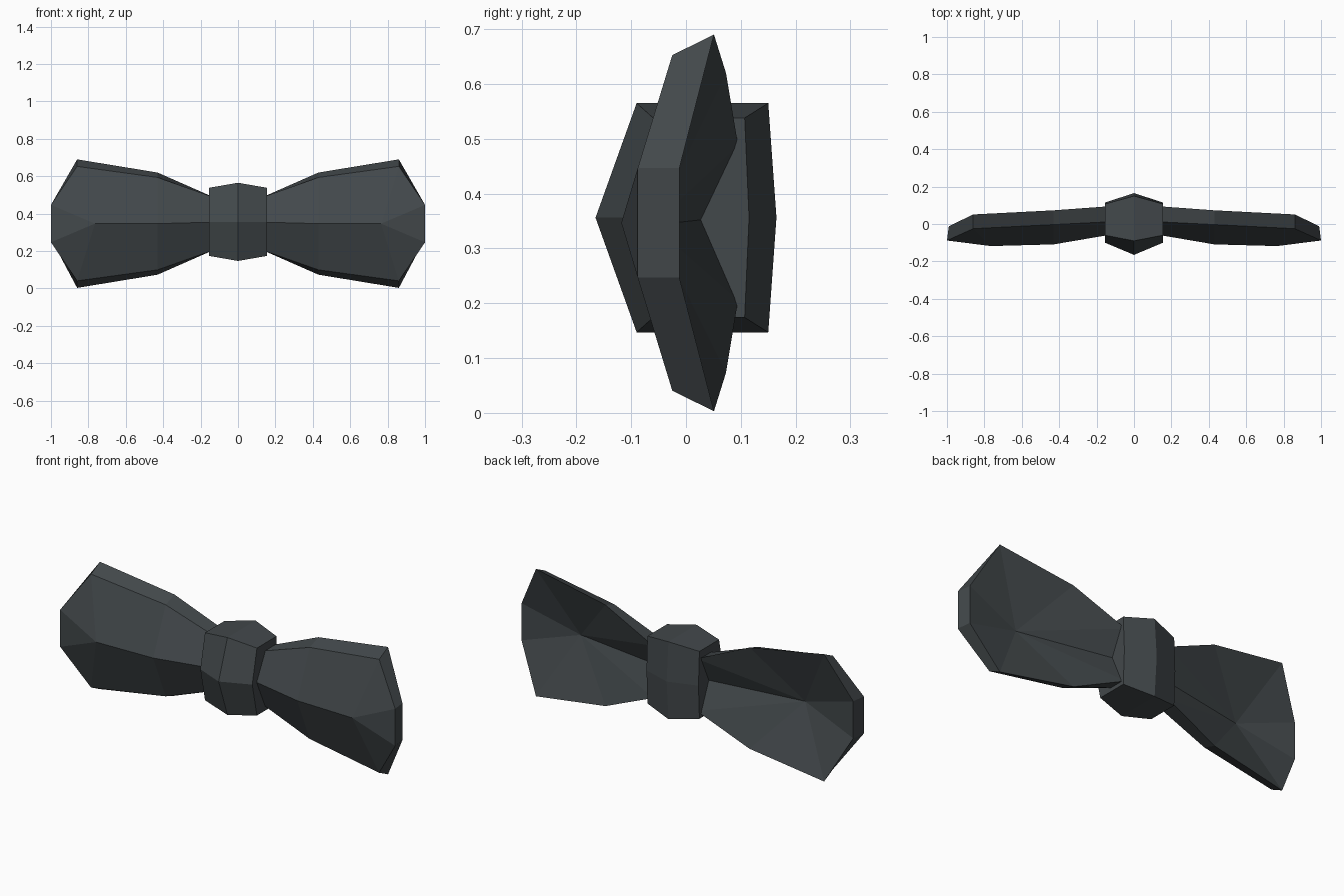
import bpy, bmesh

if "Cube" in bpy.data.objects:
    bpy.data.objects.remove(bpy.data.objects["Cube"])

cloth = bpy.data.materials.new("charcoal cloth")
cloth.diffuse_color = (0.055, 0.065, 0.07, 1)
cloth.use_nodes = True
cloth.node_tree.nodes["Principled BSDF"].inputs["Base Color"].default_value = cloth.diffuse_color
MID = 0.3465  # height of the horizontal symmetry line


def bridge(bm, a, b):
    for i in range(len(a)):
        j = (i + 1) % len(a)
        bm.faces.new((a[i], a[j], b[j], b[i]))


def finish(bm, name):
    bmesh.ops.recalc_face_normals(bm, faces=bm.faces[:])
    me = bpy.data.meshes.new(name)
    bm.to_mesh(me)
    bm.free()
    me.materials.append(cloth)
    ob = bpy.data.objects.new(name, me)
    bpy.context.collection.objects.link(ob)


# knot: three hexagonal sections, widest in the middle
bm = bmesh.new()
end = [(0.107, 0.182), (-0.06, 0.182), (-0.1, 0), (-0.06, -0.182), (0.107, -0.182), (0.115, 0)]
middle = [(0.15, 0.209), (-0.09, 0.209), (-0.165, 0), (-0.09, -0.209), (0.15, -0.209), (0.165, 0)]
rings = [[bm.verts.new((x, y, 0.356 + h)) for y, h in prof]
         for x, prof in ((-0.155, end), (0, middle), (0.155, end))]
bridge(bm, rings[0], rings[1])
bridge(bm, rings[1], rings[2])
bm.faces.new(rings[0])
bm.faces.new(rings[2])
finish(bm, "knot")

# wings: ridged front, hollow back folding in to one deep point, narrow flat tip
for side, name in ((1, "right_wing"), (-1, "left_wing")):
    bm = bmesh.new()

    def vert(x, y, h):
        return bm.verts.new((side * x, y, MID + h))

    def section(x, back, front, ridge):
        """Back top, front top, ridge, front bottom, back bottom."""
        return [vert(x, *back), vert(x, *front), vert(*ridge),
                vert(x, front[0], -front[1]), vert(x, back[0], -back[1])]

    a = section(0.13, (0.095, 0.141), (0.012, 0.141), (0.13, -0.058, 0.008))
    b = section(0.43, (0.073, 0.273), (-0.003, 0.247), (0.43, -0.109, 0))
    c = section(0.86, (0.051, 0.3435), (-0.025, 0.306), (0.765, -0.118, 0))
    bt, ft, fb, bb = (vert(0.99, -0.012, 0.1), vert(1, -0.088, 0.1),
                      vert(1, -0.088, -0.1), vert(0.99, -0.012, -0.1))
    root, pit = vert(0.13, 0.031, 0.006), vert(0.67, -0.06, -0.004)
    # front and edges
    for p, q in ((a, b), (b, c)):
        for i in range(4):
            bm.faces.new((p[i], p[i + 1], q[i + 1], q[i]))
    # tip
    for f in ((c[0], c[1], ft, bt), (c[3], c[4], bb, fb), (bt, ft, fb, bb),
              (c[1], c[2], ft), (c[2], fb, ft), (c[2], c[3], fb)):
        bm.faces.new(f)
    # back: fan of triangles around the deep point
    rim = [root, a[0], b[0], c[0], bt, bb, c[4], b[4], a[4], root]
    for p, q in zip(rim, rim[1:]):
        bm.faces.new((p, q, pit))
    # inner end, hidden by the knot
    bm.faces.new(a + [root])
    finish(bm, name)
